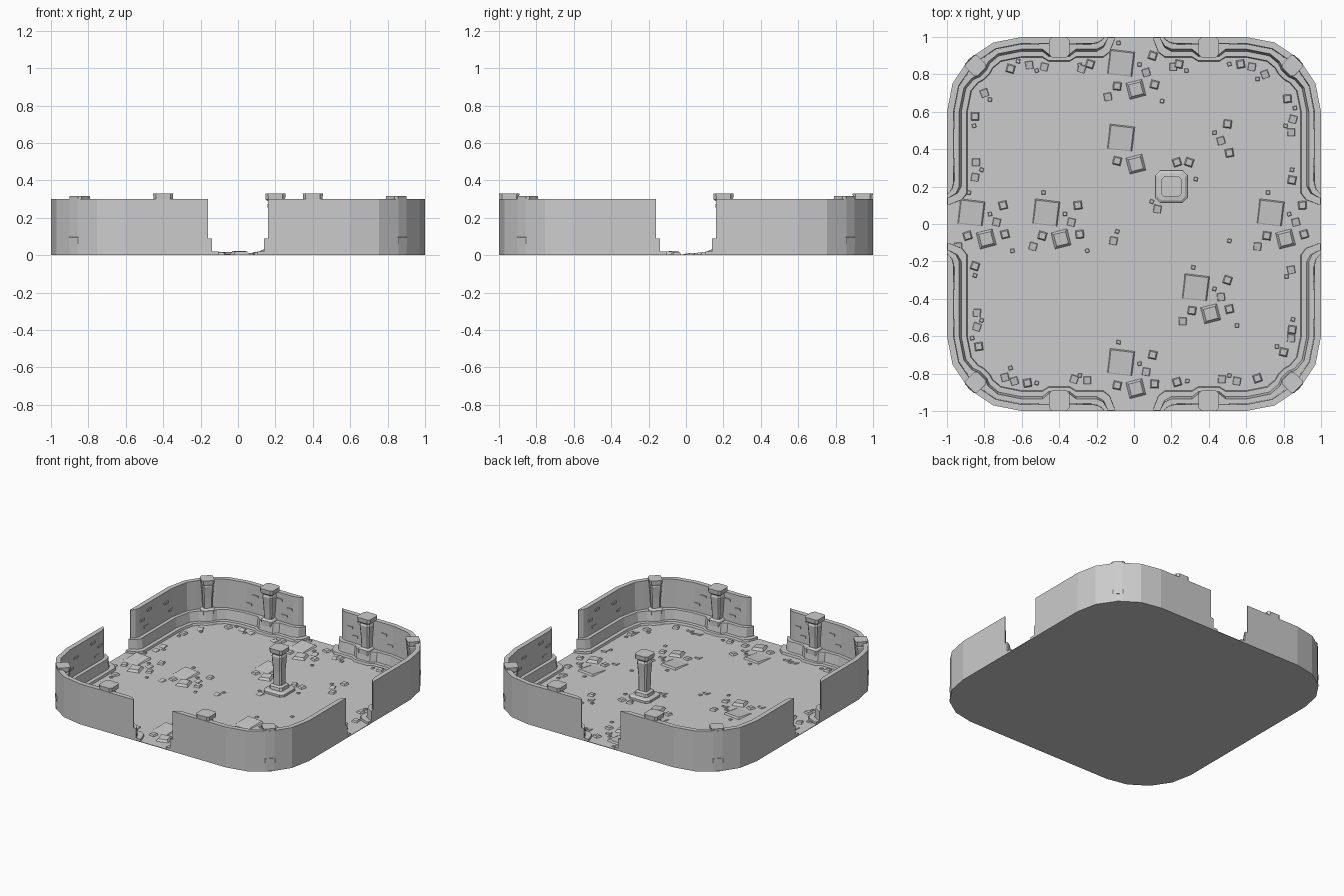
import bpy, bmesh, math, random
from mathutils import Vector, Matrix

if "Cube" in bpy.data.objects:
    bpy.data.objects.remove(bpy.data.objects["Cube"])

random.seed(4)
QUADS = [(1, 1), (-1, 1), (-1, -1), (1, -1)]


def finish(bm, name):
    bmesh.ops.recalc_face_normals(bm, faces=bm.faces[:])
    me = bpy.data.meshes.new(name)
    bm.to_mesh(me)
    bm.free()
    ob = bpy.data.objects.new(name, me)
    bpy.context.collection.objects.link(ob)
    return ob


def loft(bm, rings):
    vs = [[bm.verts.new(p) for p in r] for r in rings]
    n = len(vs[0])
    for a, b in zip(vs, vs[1:]):
        for i in range(n):
            bm.faces.new((a[i], a[(i + 1) % n], b[(i + 1) % n], b[i]))
    bm.faces.new(vs[0][::-1])
    bm.faces.new(vs[-1])


def quadrant_path(end):
    """Outer wall line of one quadrant: (point, inward normal, bulge, taper)."""
    pts = []
    for x, bulge, taper in [(end, 0, .15), (end + .025, 0, .75), (end + .06, 0, 1), (.31, 0, 1),
                            (.345, 1, 1), (.455, 1, 1), (.49, 0, 1), (.6, 0, 1)]:
        pts.append((Vector((x, 1, 0)), Vector((0, -1, 0)), bulge, taper))
    arc = [Vector((.6 + .4 * math.cos(math.radians(a)), .6 + .4 * math.sin(math.radians(a)), 0))
           for a in (90, 67.5, 45, 22.5, 0)]
    for p, bulge in [(arc[1], 0), (arc[1].lerp(arc[2], .5), .2), (arc[1].lerp(arc[2], .8), 1),
                     (arc[2].lerp(arc[3], .2), 1), (arc[2].lerp(arc[3], .5), .2), (arc[3], 0)]:
        pts.append((p, (Vector((.6, .6, 0)) - p).normalized(), bulge, 1))
    for y, taper in [(.6, 1), (end + .06, 1), (end + .025, .75), (end, .15)]:
        pts.append((Vector((1, y, 0)), Vector((-1, 0, 0)), 0, taper))
    return pts


def wall_layer(name, end, d_low, d_top, height, bulge_depth, inset):
    bm = bmesh.new()
    for sx, sy in QUADS:
        rings = []
        for p, n, b, t in quadrant_path(end):
            ring = []
            for d, z in [(inset, .001), (inset, height), ((d_top + b * bulge_depth) * t, height),
                         ((d_low + b * bulge_depth) * t, .001)]:
                q = p + n * d
                ring.append((q.x * sx, q.y * sy, z))
            rings.append(ring)
        loft(bm, rings)
    return finish(bm, name)


# Floor slab with four-segment rounded corners
bm = bmesh.new()
outline = []
for k, (sx, sy) in enumerate(QUADS):
    for i in range(5):
        a = math.radians(90 * k + 22.5 * i)
        outline.append((.6 * sx + .4 * math.cos(a), .6 * sy + .4 * math.sin(a)))
loft(bm, [[(x, y, z) for x, y in outline] for z in (0, .004)])
finish(bm, "floor")

# Walls and the two stepped mouldings at their foot
wall_layer("wall", .16, .04, .035, .30, 0, 0)
wall_layer("wall_plinth", .14, .08, .065, .09, .028, .001)
wall_layer("wall_foot", .105, .11, .105, .02, .022, .002)


# Columns: chamfered square sections stacked by height
def column(name, x, y, profile, turn=0):
    bm = bmesh.new()
    rings = []
    for h, z in profile:
        c = h * .72
        ring = [(h, -c), (h, c), (c, h), (-c, h), (-h, c), (-h, -c), (-c, -h), (c, -h)]
        rings.append([(Matrix.Rotation(turn, 3, 'Z') @ Vector((a, b, 0))) + Vector((x, y, z))
                      for a, b in ring])
    loft(bm, rings)
    return finish(bm, name)


shaft = [(.048, .06), (.048, .095), (.031, .105), (.034, .18), (.041, .27), (.036, .28)]
cap = [(.036, .285), (.052, .298), (.054, .33)]
for sx, sy in QUADS:
    column("wall_column", .4 * sx, .945 * sy, shaft + cap)
    column("corner_column", .846 * sx, .846 * sy,
           shaft + [(.036, .275), (.043, .285), (.045, .315)], math.pi / 4)
foot = [(.085, .002), (.085, .02), (.074, .028), (.054, .03), (.05, .052), (.033, .06)]
column("free_column", .2, .2, foot + [(.034, .16), (.042, .27), (.037, .28)] + cap)


# Stones: frustums with slightly sloping tops
def stone(bm, x, y, size, height, turn, tilt=0, top=.72):
    rings = []
    for s, z in ((1, .003), (top, height)):
        ring = []
        for a, b in ((-1, -1), (1, -1), (1, 1), (-1, 1)):
            p = Matrix.Rotation(turn, 3, 'Z') @ Vector((a, b, 0)) * (size / 2 * s)
            ring.append((x + p.x, y + p.y, z + (tilt * b if z > .003 else 0)))
        rings.append(ring)
    loft(bm, rings)


def put(bm, kind, x, y):
    r = random.uniform(-.35, .35)
    if kind == "slab":
        stone(bm, x, y, .135, .012, -.12, .006, .9)
    elif kind == "block":
        stone(bm, x, y, .09, .021, .25, .002)
    elif kind == "small":
        stone(bm, x, y, .045, .016, r, .001)
    elif kind == "tiny":
        stone(bm, x, y, .022, .011, r)
    else:
        stone(bm, x, y, .042, .009, r, .003, .85)


# Repeating rubble clusters
CLUSTER = [("slab", -.07, .06), ("block", .01, -.08), ("small", -.09, -.063), ("small", .11, -.055),
           ("small", .10, .10), ("tiny", .03, .053), ("flat", .065, .01), ("tiny", -.083, .168),
           ("flat", -.14, -.12), ("tiny", .15, -.143)]
bm = bmesh.new()
for cx, cy, lo, hi in [(0, .8, 0, 10), (0, .4, 0, 3), (-.8, 0, 0, 10), (-.4, 0, 0, 10), (.8, 0, 0, 10),
                       (.4, -.4, 0, 10), (0, -.8, 0, 8), (.4, .435, 3, 7)]:
    for kind, x, y in CLUSTER[lo:hi]:
        if math.hypot(cx + x, 0) < .985:
            put(bm, kind, cx + x, cy + y)
finish(bm, "rubble_clusters")

# Loose stones along the walls and round the free column
LOOSE = {
    "small": [(-.66, .83), (-.235, .855), (.24, .855), (.57, .855), (.82, .67), (.845, .235),
              (.845, -.565), (.8, -.685), (-.85, .575), (-.85, -.225), (-.83, -.655), (.23, -.845),
              (.66, -.825), (-.57, -.85), (.23, .33), (.295, .33)],
    "tiny": [(-.62, .87), (-.52, .82), (-.29, .85), (.28, .82), (.51, .855), (.66, .775), (.86, .62),
             (.81, .525), (.845, .29), (.815, -.28), (.85, -.51), (.765, -.655), (-.855, .525),
             (-.77, .665), (-.815, .29), (-.85, -.275), (-.815, -.515), (-.865, -.61), (.285, -.84),
             (.51, -.81), (-.52, -.85), (-.66, -.77), (-.29, -.81), (.33, .24), (.095, .12),
             (-.09, -.04), (.51, -.09)],
    "flat": [(-.56, .85), (-.48, .84), (-.28, .83), (.21, .84), (.63, .84), (.7, .8), (.85, .56),
             (.84, .49), (.84, -.245), (.84, -.61), (-.8, .7), (-.845, .33), (-.85, .25),
             (-.84, -.475), (-.84, -.55), (.47, -.83), (.55, -.84), (-.64, -.84), (-.69, -.82),
             (-.25, -.835), (-.32, -.83), (.125, .08), (-.11, -.09)],
}
bm = bmesh.new()
for kind, spots in LOOSE.items():
    for x, y in spots:
        put(bm, kind, x, y)
finish(bm, "loose_stones")

# Worn bricks standing slightly proud of the inner wall faces
bm = bmesh.new()
for sx, sy in QUADS:
    for u, z in [(.25, .2), (.29, .14), (.53, .22), (.58, .15), (.33, .25)]:
        for side in (0, 1):
            c = (u, .961, z) if side == 0 else (.961, u, z)
            s = (.045, .008, .014) if side == 0 else (.008, .045, .014)
            m = Matrix.Translation((c[0] * sx, c[1] * sy, c[2])) @ Matrix.Diagonal((*s, 1))
            bmesh.ops.create_cube(bm, size=1, matrix=m)
finish(bm, "wall_bricks")
